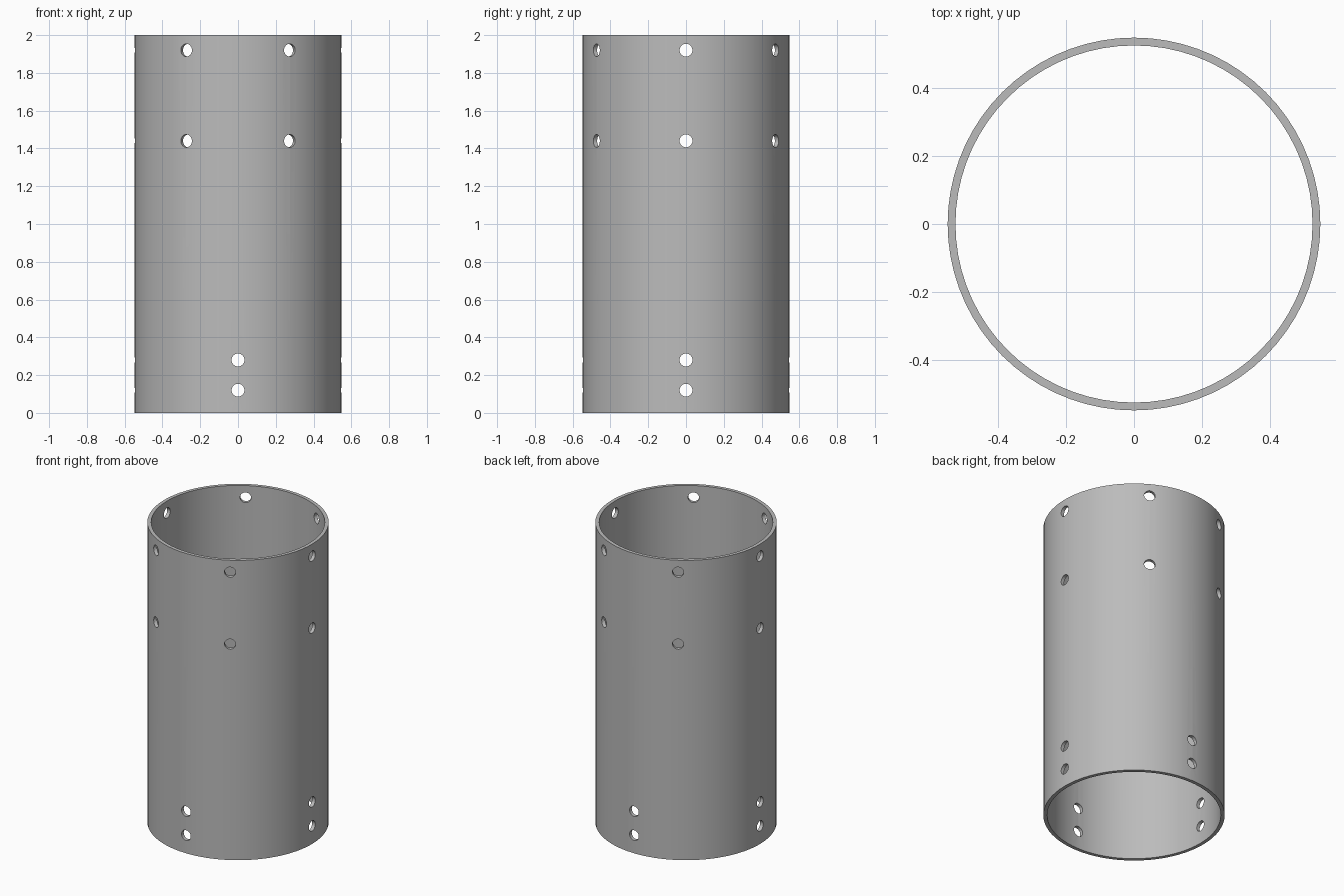
import bpy, bmesh
from math import radians
from mathutils import Matrix

if "Cube" in bpy.data.objects:
    bpy.data.objects.remove(bpy.data.objects["Cube"])

OUTER, INNER, HEIGHT = 0.548, 0.525, 2.0
HOLE_RADIUS = 0.034
SIDES = 72


def material(name, colour):
    mat = bpy.data.materials.new(name)
    mat.use_nodes = True
    mat.diffuse_color = colour
    mat.node_tree.nodes["Principled BSDF"].inputs["Base Color"].default_value = colour
    return mat


def make_object(name, bm):
    bmesh.ops.recalc_face_normals(bm, faces=bm.faces)
    mesh = bpy.data.meshes.new(name)
    bm.to_mesh(mesh)
    bm.free()
    obj = bpy.data.objects.new(name, mesh)
    bpy.context.collection.objects.link(obj)
    return obj


def add_ring_of_holes(bm, count, z):
    # radial drill pins, evenly spaced around the tube
    for i in range(count):
        place = (Matrix.Rotation(radians(360 * i / count), 4, 'Z')
                 @ Matrix.Translation((OUTER, 0, z))
                 @ Matrix.Rotation(radians(90), 4, 'Y'))
        bmesh.ops.create_cone(bm, cap_ends=True, segments=32, radius1=HOLE_RADIUS,
                              radius2=HOLE_RADIUS, depth=0.2, matrix=place)


# Tube wall: spin a rectangular section around z
bm = bmesh.new()
section = [bm.verts.new((r, 0, z)) for r, z in
           ((OUTER, 0), (OUTER, HEIGHT), (INNER, HEIGHT), (INNER, 0))]
edges = [bm.edges.new((section[i], section[(i + 1) % 4])) for i in range(4)]
bmesh.ops.spin(bm, geom=section + edges, cent=(0, 0, 0), axis=(0, 0, 1),
               angle=radians(360), steps=SIDES, use_merge=True)
bmesh.ops.remove_doubles(bm, verts=bm.verts, dist=0.0001)
tube = make_object("tube", bm)
tube.data.materials.append(material("light grey", (0.5, 0.5, 0.5, 1)))

# Hole cutter: two rings of six near the top, two rings of four at the bottom
bm = bmesh.new()
for count, z in ((6, 1.92), (6, 1.44), (4, 0.28), (4, 0.12)):
    add_ring_of_holes(bm, count, z)
cutter = make_object("hole_cutter", bm)

drill = tube.modifiers.new("holes", 'BOOLEAN')
drill.operation = 'DIFFERENCE'
drill.solver = 'EXACT'
drill.object = cutter
bpy.context.view_layer.objects.active = tube
tube.select_set(True)
bpy.ops.object.modifier_apply(modifier=drill.name)
bpy.data.objects.remove(cutter)

# Smooth round walls, crisp rims
bpy.ops.object.shade_smooth_by_angle(angle=radians(30))
